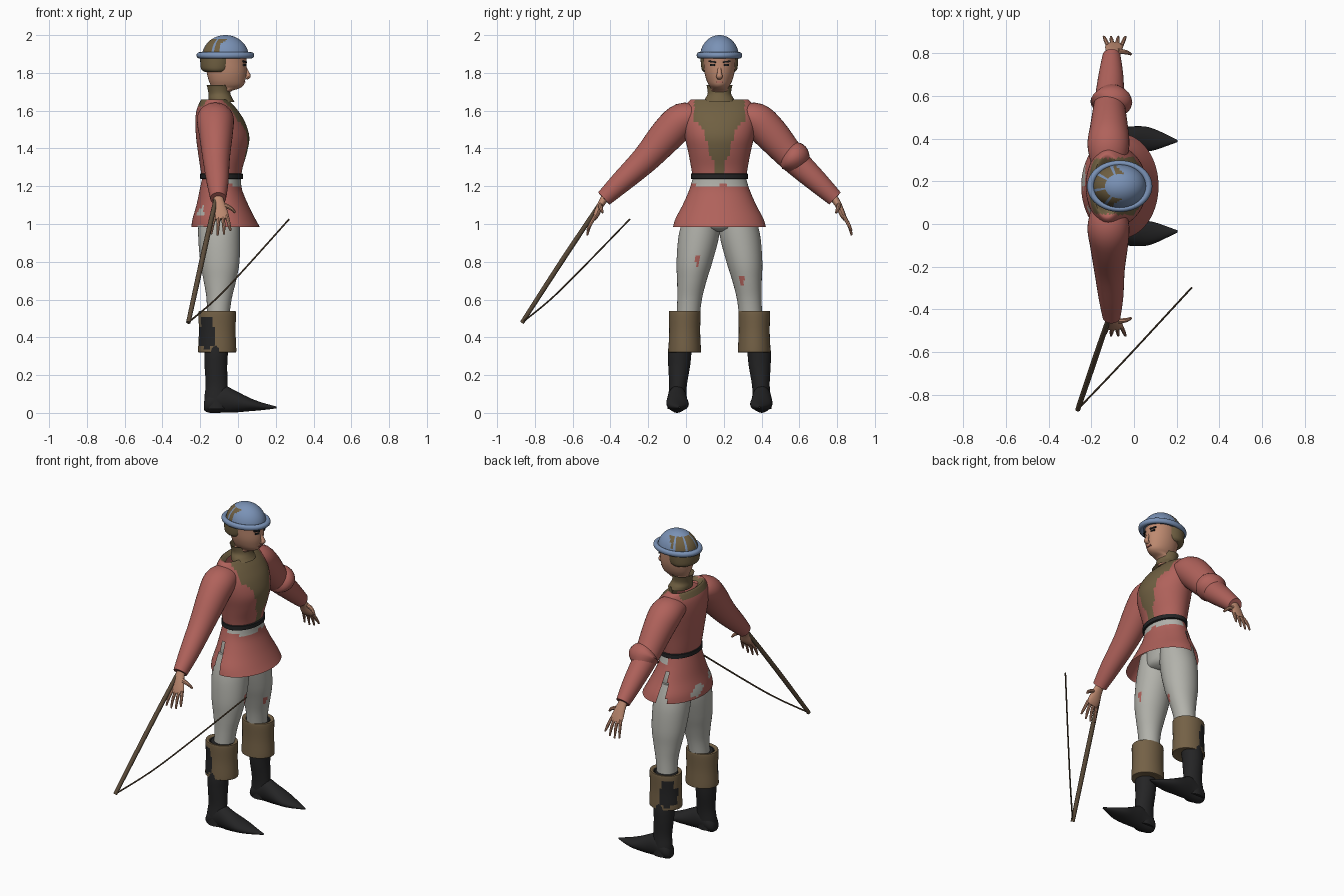
import bpy, bmesh, math
from mathutils import Vector

if "Cube" in bpy.data.objects:
    bpy.data.objects.remove(bpy.data.objects["Cube"])

C = 0.177  # y of the body's mirror plane


def material(name, r, g, b):
    m = bpy.data.materials.new(name)
    lin = [((c / 255 + 0.055) / 1.055) ** 2.4 for c in (r, g, b)]
    m.diffuse_color = (*lin, 1)
    m.use_nodes = True
    m.node_tree.nodes["Principled BSDF"].inputs["Base Color"].default_value = m.diffuse_color
    return m


RED = material("faded red cloth", 176, 98, 91)
BLUE = material("helmet blue", 122, 146, 182)
BROWN = material("cuff brown", 116, 97, 70)
OLIVE = material("olive brown", 112, 96, 66)
GREY = material("trouser grey", 178, 178, 171)
BLACK = material("boot black", 36, 36, 37)
SKIN = material("skin", 190, 138, 112)
WOOD = material("dark wood", 92, 76, 58)


def smooth_rows(rows, steps):
    """Catmull-Rom interpolation of parameter rows."""
    out = []
    for i in range(len(rows) - 1):
        a, b, c, d = (rows[max(0, i - 1)], rows[i], rows[i + 1], rows[min(len(rows) - 1, i + 2)])
        for k in range(steps):
            t = k / steps
            out.append([0.5 * (2 * q + (r - p) * t + (2 * p - 5 * q + 4 * r - w) * t * t
                               + (3 * q - p - 3 * r + w) * t ** 3) for p, q, r, w in zip(a, b, c, d)])
    return out + [list(rows[-1])]


def loft(name, rings, mats, n=32, caps=True, paint=None):
    """Skin rings of (centre, u, v); paint(point) gives a material slot, -1 cuts the face."""
    bm = bmesh.new()
    loops = []
    for c, u, v in rings:
        loops.append([bm.verts.new(c + u * math.cos(2 * math.pi * i / n) + v * math.sin(2 * math.pi * i / n))
                      for i in range(n)])
    for a, b in zip(loops, loops[1:]):
        for i in range(n):
            j = (i + 1) % n
            bm.faces.new((a[i], a[j], b[j], b[i]))
    if caps:
        bm.faces.new(loops[0][::-1])
        bm.faces.new(loops[-1])
    bmesh.ops.recalc_face_normals(bm, faces=bm.faces)
    if paint:
        cut = []
        for f in bm.faces:
            k = paint(f.calc_center_median())
            if k < 0:
                cut.append(f)
            else:
                f.material_index = k
        bmesh.ops.delete(bm, geom=cut, context='FACES')
    me = bpy.data.meshes.new(name)
    bm.to_mesh(me)
    bm.free()
    for m in mats:
        me.materials.append(m)
    ob = bpy.data.objects.new(name, me)
    bpy.context.collection.objects.link(ob)
    return ob


def stack(name, rows, mats, s=1, steps=4, **kw):
    """Level rings from rows of (z, x centre, offset from mirror plane, x radius, y radius)."""
    rings = [(Vector((x, C + s * d, z)), Vector((rx, 0, 0)), Vector((0, ry, 0)))
             for z, x, d, rx, ry in smooth_rows(rows, steps)]
    return loft(name, rings, mats, **kw)


def span(rows):
    """Rows of (z, back x, front x, half width) turned into stack rows."""
    return [(z, (a + b) / 2, 0, (b - a) / 2, w) for z, a, b, w in rows]


def tube(name, rows, mats, s=1, steps=4, **kw):
    """Tube through rows of (x, offset, z, radius along x, other radius)."""
    rows = smooth_rows(rows, steps)
    pts = [Vector((r[0], C + s * r[1], r[2])) for r in rows]
    rings = []
    for i, p in enumerate(pts):
        t = (pts[min(i + 1, len(pts) - 1)] - pts[max(i - 1, 0)]).normalized()
        u = Vector((1, 0, 0))
        u = (u - t * u.dot(t)).normalized()
        rings.append((p, u * rows[i][3], t.cross(u) * rows[i][4]))
    return loft(name, rings, mats, **kw)


# tunic body with the olive chest panel and collar patch
def chest(p):
    d = abs(p.y - C)
    if p.z > 1.625 and d < 0.13:
        return 1
    w = 0.015 + max(0, p.z - 1.26) * 0.3 + max(0, p.z - 1.49) * 0.45
    w += 0.007 * math.sin(p.z * 70)
    return int(p.x > -0.08 and d < min(w, 0.135))


stack("tunic_body", span([(1.24, -.19, .015, .14), (1.30, -.2, .025, .15), (1.38, -.212, .048, .165),
      (1.46, -.222, .06, .183), (1.54, -.226, .037, .195), (1.60, -.22, 0, .19), (1.64, -.205, -.035, .17),
      (1.66, -.19, -.06, .145), (1.64, -.165, -.07, .11)]), [RED, OLIVE], n=72, caps=False, paint=chest)


# skirt, slit at both sides and worn through in places
def skirt_paint(p):
    if abs(p.x + 0.11) < (1.19 - p.z) * 0.16 and p.z < 1.19:
        return -1
    if p.x > -0.1 and p.z > 1.2 + 0.008 * math.sin(p.y * 40):
        return 1
    worn = math.sin(p.y * 31 + 1) + math.sin(p.z * 60 + p.y * 12)
    return int(p.x < -0.18 and p.z < 1.1 and worn > 0.75)


stack("tunic_skirt", span([(1.24, -.19, .015, .142), (1.18, -.203, .022, .16), (1.1, -.22, .055, .195),
      (1.03, -.24, .09, .232), (.985, -.247, .115, .246)]), [RED, GREY], n=72, caps=False, paint=skirt_paint)
stack("belt", span([(1.237, -.193, .02, .146), (1.24, -.2, .027, .151), (1.265, -.2, .027, .151),
      (1.268, -.193, .02, .146)]), [BLACK], steps=1)
stack("hips", span([(.96, -.16, -.04, .04), (.99, -.205, .005, .13), (1.08, -.205, .005, .165),
      (1.17, -.195, .008, .152), (1.235, -.185, .01, .138)]), [GREY])

# head, neck and collar
stack("head", span([(1.66, -.14, -.05, .045), (1.70, -.14, -.04, .05), (1.718, -.14, .008, .045),
      (1.735, -.145, .03, .056), (1.76, -.155, .038, .068), (1.80, -.165, .045, .079), (1.85, -.17, .045, .084),
      (1.90, -.17, .04, .084), (1.95, -.14, .0, .06)]), [SKIN])
stack("collar", [(1.645, -.085, 0, .068, .083), (1.665, -.093, 0, .063, .075), (1.69, -.098, 0, .058, .062),
      (1.725, -.103, 0, .06, .066), (1.735, -.104, 0, .062, .07)], [OLIVE], caps=False)
stack("hair", span([(1.805, -.175, -.05, .082), (1.82, -.195, -.03, .094), (1.86, -.2, -.02, .099),
      (1.90, -.2, -.02, .1)]), [OLIVE], n=40)
tube("nose", [(.036, 0, 1.835, .006, .008), (.05, 0, 1.8, .01, .012), (.055, 0, 1.782, .012, .017),
      (.042, 0, 1.77, .008, .012)], [SKIN], n=12)


def plate(name, x, d, z, size, mat, turn, tilt=0):
    bpy.ops.mesh.primitive_cube_add(size=1, location=(x, C + d, z), rotation=(tilt, 0, turn))
    ob = bpy.context.object
    ob.name = name
    ob.scale = size
    ob.data.materials.append(mat)


for s in (-1, 1):
    plate("eyebrow", .036, s * .038, 1.859, (.009, .04, .008), BLACK, s * .45, s * .12)
    plate("eye", .037, s * .036, 1.842, (.008, .026, .009), BLACK, s * .45)
plate("mouth", .036, 0, 1.752, (.009, .036, .007), RED, 0)


# helmet with a worn back
def worn_helmet(p):
    a = math.atan2(p.y - C, p.x + .067)
    edge = -.075 + .025 * math.sin(p.y * 60)
    return int(p.x < edge and 1.905 < p.z < 1.982 and math.sin(a * 9) > -.8)


dome = [(1.885 + .115 * math.sin(a), -.067, 0, .124 * math.cos(a), .103 * math.cos(a))
        for a in [i * math.pi / 32 for i in range(16)] + [1.56]]
stack("helmet_dome", dome, [BLUE, OLIVE], steps=1, n=48, paint=worn_helmet)
bpy.ops.mesh.primitive_torus_add(location=(-.067, C, 1.893), major_segments=48, minor_segments=12,
                                 major_radius=.136, minor_radius=.017)
brim = bpy.context.object
brim.name = "helmet_brim"
brim.scale = (1, .79, 1)
brim.data.materials.append(BLUE)

for s, side in ((-1, "right"), (1, "left")):
    # sleeve and hand
    tube(side + "_sleeve", [(-.12, .1, 1.57, .08, .06), (-.12, .19, 1.553, .098, .09), (-.117, .27, 1.48, .09, .092),
         (-.115, .39, 1.345, .072, .074), (-.108, .52, 1.222, .058, .058), (-.105, .612, 1.135, .042, .044)],
         [RED], s)
    tube(side + "_palm", [(-.105, .605, 1.14, .026, .022), (-.1, .63, 1.1, .033, .018), (-.093, .652, 1.05, .042, .016),
         (-.09, .665, 1.025, .038, .011)], [SKIN], s, n=16)
    for i in range(4):
        x = -.122 + i * .021
        tip = (.947, .94, .945, .965)[i]
        tube(side + "_finger", [(x, .657, 1.045, .01, .01), (x + (i - 1.5) * .008, .685, .995, .009, .009),
             (x + (i - 1.5) * .013, .7, tip, .005, .005)], [SKIN], s, n=8)
    tube(side + "_thumb", [(-.075, .632, 1.1, .013, .013), (-.04, .628, 1.085, .011, .011),
         (-.014, .618, 1.06, .006, .006)], [SKIN], s, n=8)

    # trouser leg with small stains
    def stains(p):
        d = abs(p.y - C)
        return int(p.x > -.04 and ((d - .118) / .012) ** 2 + ((p.z - (.81 if p.y < C else .7)) / .03) ** 2 < 1)

    stack(side + "_trouser_leg", [(1.08, -.1, .09, .104, .085), (.95, -.1, .107, .111, .107), (.8, -.096, .132, .104, .095),
          (.7, -.096, .146, .086, .078), (.6, -.1, .158, .066, .065), (.48, -.108, .168, .058, .06)],
          [GREY, RED], s, n=48, paint=stains)

    # turned-down boot cuff with a dark worn patch on the outer back
    def cuff_paint(p):
        if p.z < .535 and ((p.x + .11) / .09) ** 2 + ((abs(p.y - C) - .184) / .077) ** 2 < .9 and p.z > .45:
            return 1
        hole = ((p.x + .165) / .045) ** 2 + ((p.z - .42) / .088) ** 2 < 1 + .2 * math.sin(p.z * 90)
        return int(hole and abs(p.y - C) > .19)

    stack(side + "_boot_cuff", [(.325, -.11, .184, .07, .06), (.32, -.11, .184, .096, .083), (.335, -.11, .184, .101, .086),
          (.43, -.11, .184, .097, .082), (.525, -.11, .184, .099, .084), (.54, -.11, .184, .093, .079),
          (.533, -.11, .184, .075, .066), (.5, -.11, .184, .072, .064)], [BROWN, BLACK], s, n=48, paint=cuff_paint)
    # boot shaft and pointed foot
    stack(side + "_boot_shaft", [(.53, -.11, .18, .068, .064), (.34, -.115, .208, .063, .063), (.25, -.117, .213, .06, .058),
          (.15, -.113, .219, .058, .047), (.08, -.115, .224, .063, .048), (.02, -.115, .225, .062, .05)], [BLACK], s)
    foot = smooth_rows([(-.18, .015, .06, .025), (-.155, .001, .105, .046), (-.08, .001, .145, .05), (-.02, .002, .12, .055),
                        (.05, .008, .085, .059), (.1, .012, .064, .048), (.15, .017, .048, .028), (.204, .024, .034, .005)], 3)
    loft(side + "_boot_foot", [(Vector((x, C + s * (.224 - max(0, x) * .06), (lo + hi) / 2)), Vector((0, w, 0)),
                               Vector((0, 0, (hi - lo) / 2))) for x, lo, hi, w in foot], [BLACK], n=24)

# torn fold at the left elbow
tube("elbow_fold", [(-.112, .37, 1.37, .074, .076), (-.106, .395, 1.35, .098, .086), (-.11, .42, 1.315, .07, .07)],
     [RED], 1, n=24, caps=False)

# bow stave and slack string
tube("bow_stave", [(-.115, -.61, 1.14, .012, .012), (-.19, -.83, .81, .014, .014), (-.263, -1.045, .478, .012, .012)],
     [WOOD], n=10)
tube("bow_string", [(-.262, -1.043, .48, .005, .005), (-.12, -.895, .6, .005, .005), (.03, -.735, .757, .005, .005),
     (.27, -.475, 1.025, .005, .005)], [WOOD], n=6)

# smooth shading that keeps hard edges
bpy.ops.object.select_all(action='SELECT')
bpy.context.view_layer.objects.active = brim
bpy.ops.object.shade_smooth_by_angle(angle=math.radians(40))
